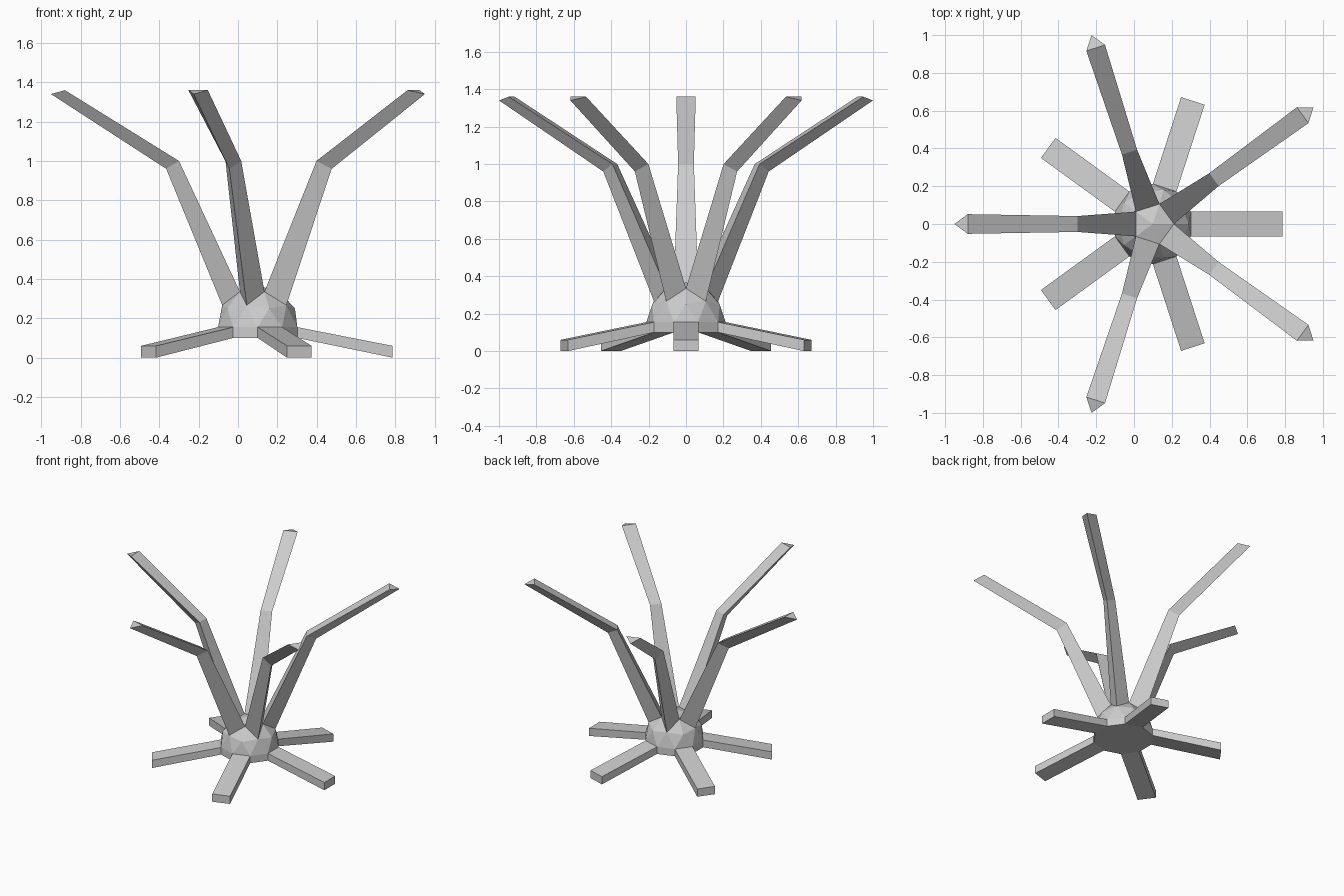
import bpy, bmesh, math
from mathutils import Matrix, Vector

if "Cube" in bpy.data.objects:
    bpy.data.objects.remove(bpy.data.objects["Cube"])

CX, R = 0.10, 0.212          # centre offset and dome radius
Z_BASE, Z_EQ = 0.10, 0.155   # underside and equator of the dome

bm = bmesh.new()

# Dome: upper half of a low-poly icosphere
bmesh.ops.create_icosphere(bm, subdivisions=2, radius=R)
bmesh.ops.delete(bm, geom=[v for v in bm.verts if v.co.z < -0.01], context='VERTS')
bmesh.ops.translate(bm, verts=bm.verts, vec=(0, 0, Z_EQ))

# Ten-sided skirt and flat underside
rim = [e for e in bm.edges if e.is_boundary]
new = bmesh.ops.extrude_edge_only(bm, edges=rim)['geom']
for v in new:
    if isinstance(v, bmesh.types.BMVert):
        v.co.z = Z_BASE
bmesh.ops.holes_fill(bm, edges=[e for e in bm.edges if e.is_boundary], sides=0)
bmesh.ops.recalc_face_normals(bm, faces=bm.faces)


def extrude_to(face, angle, place):
    """Extrude one face; place() maps each corner in the limb's own frame."""
    turn = Matrix.Rotation(angle, 3, 'Z')
    face = bmesh.ops.extrude_discrete_faces(bm, faces=[face])['faces'][0]
    local = [turn.inverted() @ v.co for v in face.verts]
    mid = sum(p.z for p in local) / len(local)
    for v, p in zip(face.verts, local):
        v.co = turn @ Vector(place(p, p.z > mid))
    return face


def nearest(faces, angle):
    d = Vector((math.cos(angle), math.sin(angle), 0))
    return max(faces, key=lambda f: f.calc_center_median().dot(d))


def arm_section(r_in, z_in, half, r_out, z_out):
    def place(p, upper):
        if upper:
            return (r_in, math.copysign(half, p.y), z_in)
        return (r_out, 0, z_out)
    return place


def is_arm_root(f):
    h = [(v.co.z - Z_EQ) / R for v in f.verts]
    return len(h) == 3 and max(h) < 0.9 and sum(x > 0.8 for x in h) == 2


arm_roots = [f for f in bm.faces if is_arm_root(f)]
skirt = [f for f in bm.faces if len(f.verts) == 4]
limbs = []
for i in range(5):
    a = math.radians(72 * i)
    limbs.append((nearest(arm_roots, a + math.pi), a + math.pi, nearest(skirt, a), a))

for arm, arm_angle, leg, leg_angle in limbs:
    # Bent triangular arm: elbow, then tip
    arm = extrude_to(arm, arm_angle, arm_section(0.40, 1.0, 0.042, 0.465, 0.96))
    extrude_to(arm, arm_angle, arm_section(0.98, 1.36, 0.052, 1.051, 1.34))
    # Flat leg sloping to the ground
    extrude_to(leg, leg_angle, lambda p, up: (0.685, p.y, 0.06 if up else 0.0))

bmesh.ops.recalc_face_normals(bm, faces=bm.faces)
bmesh.ops.translate(bm, verts=bm.verts, vec=(CX, 0, 0))

mesh = bpy.data.meshes.new("dome_with_arms_and_legs")
bm.to_mesh(mesh)
bm.free()
obj = bpy.data.objects.new("dome_with_arms_and_legs", mesh)
bpy.context.collection.objects.link(obj)
